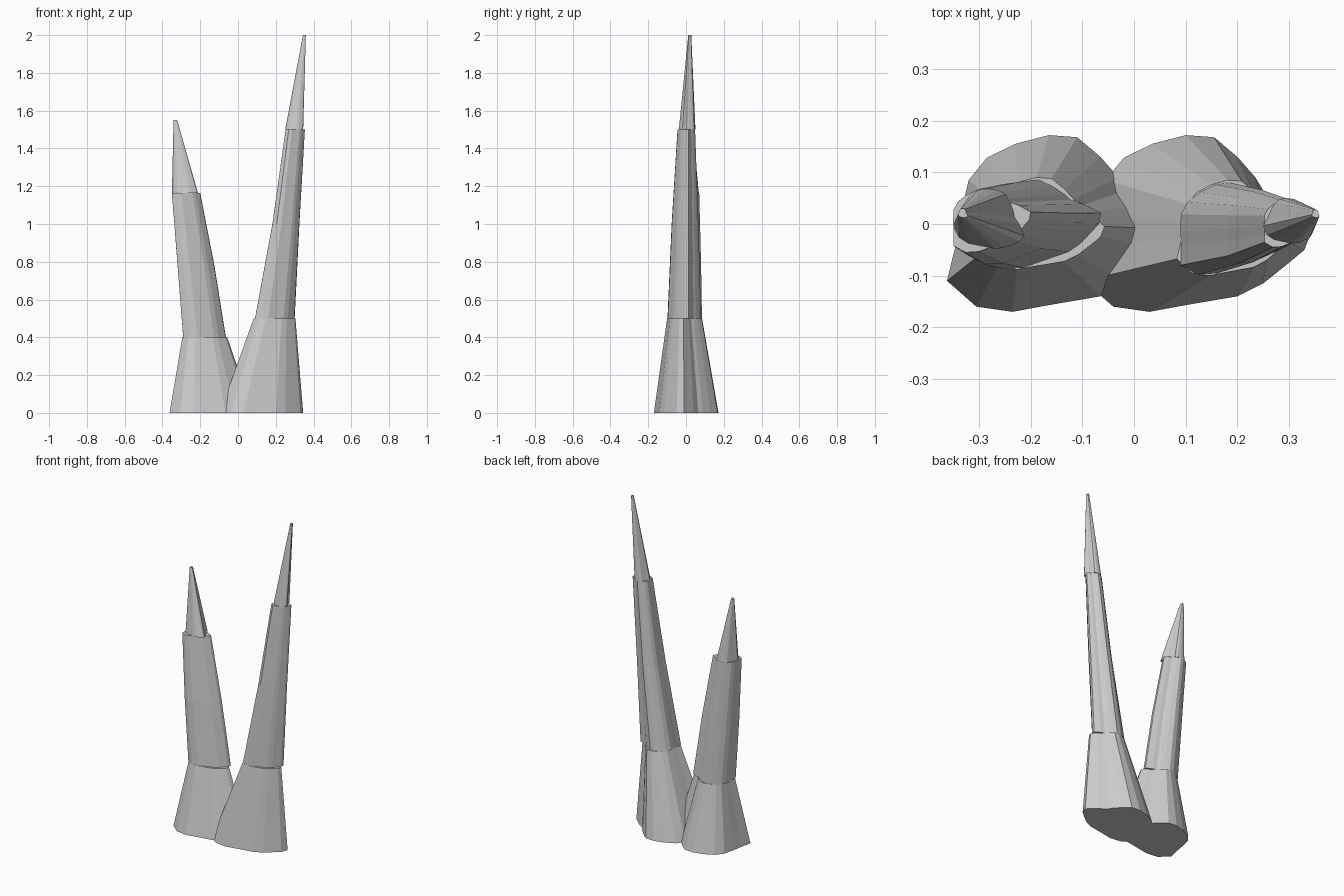
import bpy, bmesh, math
from mathutils import Matrix, Vector

if "Cube" in bpy.data.objects:
    bpy.data.objects.remove(bpy.data.objects["Cube"])

# Irregular rock cross-section, counter-clockwise
OUTLINE = [(-.04, -.16), (.03, -.17), (.10, -.157), (.20, -.14), (.25, -.115),
           (.30, -.075), (.33, -.05), (.345, -.01), (.29, .04), (.25, .065),
           (.235, .09), (.20, .13), (.155, .168), (.10, .172), (.035, .155),
           (-.02, .128), (-.055, .085), (-.07, .02), (-.08, -.04), (-.097, -.11)]


def section(turn, x0, x1, y0, y1):
    """Outline turned by some degrees, then fitted to a box."""
    rot = Matrix.Rotation(math.radians(turn), 2)
    pts = [rot @ Vector((x - .125, y)) for x, y in OUTLINE]
    lo = [min(p[i] for p in pts) for i in (0, 1)]
    hi = [max(p[i] for p in pts) for i in (0, 1)]
    return [(x0 + (p.x - lo[0]) / (hi[0] - lo[0]) * (x1 - x0),
             y0 + (p.y - lo[1]) / (hi[1] - lo[1]) * (y1 - y0)) for p in pts]


def loft(name, turn, rings):
    """Flat-shaded capped loft through rings (z, x0, x1, y0, y1)."""
    bm = bmesh.new()
    loops = [[bm.verts.new((x, y, r[0])) for x, y in section(turn, *r[1:])]
             for r in rings]
    n = len(OUTLINE)
    for a, b in zip(loops, loops[1:]):
        for i in range(n):
            j = (i + 1) % n
            bm.faces.new((a[i], a[j], b[j], b[i]))
    bm.faces.new(loops[0][::-1])
    bm.faces.new(loops[-1])
    bmesh.ops.recalc_face_normals(bm, faces=bm.faces)
    mesh = bpy.data.meshes.new(name)
    bm.to_mesh(mesh)
    bm.free()
    bpy.context.collection.objects.link(bpy.data.objects.new(name, mesh))


# Tall spire: flared foot, long shaft, pointed tip
loft("tall_spire_foot", 0, [(0, -.097, .345, -.17, .172), (.5, .083, .304, -.10, .085)])
loft("tall_spire_shaft", 12, [(.5, .09, .30, -.098, .08),
                              (1.0, .182, .325, -.076, .066),
                              (1.5, .252, .354, -.045, .048)])
loft("tall_spire_tip", -20, [(1.5, .25, .345, -.038, .05), (2, .344, .359, .012, .028)])

# Short spire, leaning the other way
loft("short_spire_foot", 0, [(0, -.362, .08, -.17, .172), (.4, -.295, -.057, -.088, .09)])
loft("short_spire_shaft", 12, [(.4, -.29, -.064, -.087, .086),
                               (.78, -.32, -.125, -.078, .08),
                               (1.165, -.35, -.20, -.055, .07)])
loft("short_spire_tip", -20, [(1.165, -.35, -.212, -.048, .068), (1.55, -.341, -.322, .012, .03)])
